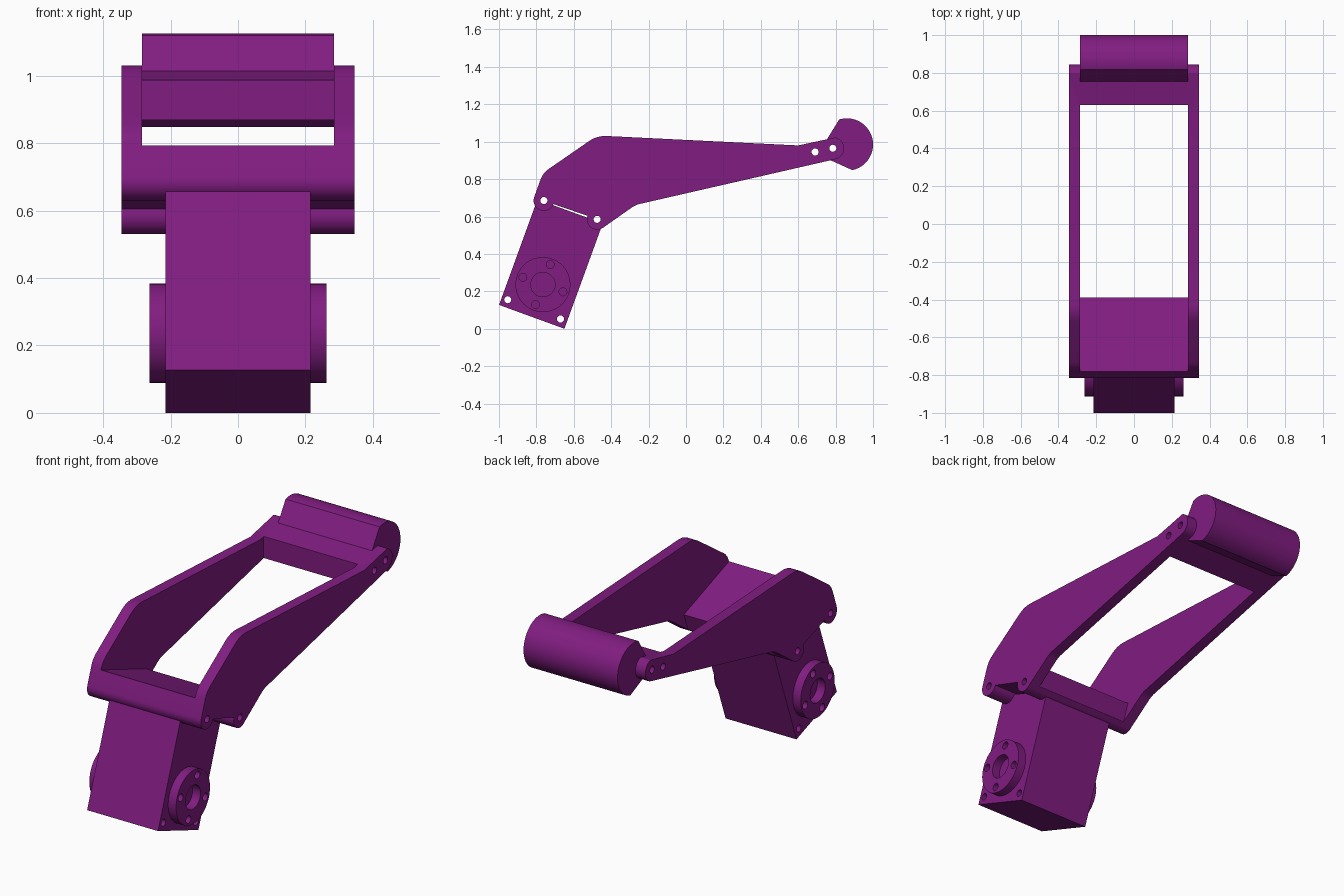
import bpy, bmesh
from math import cos, sin, radians, tan
from mathutils import Vector

if "Cube" in bpy.data.objects:
    bpy.data.objects.remove(bpy.data.objects["Cube"])

mat = bpy.data.materials.new("purple")
mat.diffuse_color = (0.22, 0.012, 0.22, 1)
mat.use_nodes = True
mat.node_tree.nodes["Principled BSDF"].inputs["Base Color"].default_value = mat.diffuse_color

U = Vector((cos(radians(20)), -sin(radians(20))))   # across the tilted body
V = Vector((sin(radians(20)), cos(radians(20))))    # along the tilted body


def arc(c, r, a0, a1, n=16):
    angles = [radians(a0 + (a1 - a0) * i / n) for i in range(n + 1)]
    return [(c[0] + r * cos(a), c[1] + r * sin(a)) for a in angles]


def circle(c, r, n=32):
    return arc(c, r, 0, 360, n)[:-1]


def fillet(prev, p, nxt, r, n=8):
    """Round the corner p with radius r."""
    p = Vector(p)
    a, b = (Vector(prev) - p).normalized(), (Vector(nxt) - p).normalized()
    half = a.angle(b) / 2
    c = p + (a + b).normalized() * (r / sin(half))
    s, e = p + a * (r / tan(half)) - c, p + b * (r / tan(half)) - c
    return [tuple(c + (s.lerp(e, i / n)).normalized() * r) for i in range(n + 1)]


def extrude(name, profiles, x0, x1):
    """Extrude closed y-z profiles along x."""
    bm = bmesh.new()
    for prof in profiles:
        face = bm.faces.new([bm.verts.new((x0, y, z)) for y, z in prof])
        new = bmesh.ops.extrude_face_region(bm, geom=[face])["geom"]
        for v in new:
            if isinstance(v, bmesh.types.BMVert):
                v.co.x = x1
    bmesh.ops.recalc_face_normals(bm, faces=bm.faces)
    mesh = bpy.data.meshes.new(name)
    bm.to_mesh(mesh)
    bm.free()
    mesh.materials.append(mat)
    ob = bpy.data.objects.new(name, mesh)
    bpy.context.collection.objects.link(ob)
    return ob


def cut(ob, profiles, half):
    """Cut y-z profiles through an object over the width -half..half."""
    tool = extrude("cutter", profiles, -half, half)
    tool.hide_render = True
    bpy.context.view_layer.objects.active = ob
    mod = ob.modifiers.new("cut", 'BOOLEAN')
    mod.operation, mod.solver, mod.object = 'DIFFERENCE', 'EXACT', tool
    bpy.ops.object.modifier_apply(modifier=mod.name)
    bpy.data.objects.remove(tool)


# Pin positions
boss_a, boss_b = (-0.76, 0.685), (-0.475, 0.585)
tip_a, tip_b = (0.69, 0.945), (0.785, 0.965)
pins = [circle(p, 0.019, 20) for p in
        (boss_a, boss_b, tip_a, tip_b, (-0.953, 0.155), (-0.671, 0.052))]

# Motor body
corner = Vector((-0.65, 0.0))
body = extrude("motor_body", [[tuple(corner + U * a + V * b) for a, b in
               ((0, 0), (0, 0.6), (-0.372, 0.6), (-0.372, 0))]], -0.215, 0.215)
cut(body, pins, 0.5)

# Round drive discs with hub and bolt holes
hub = (-0.765, 0.236)
holes = [circle(hub, 0.065)] + [
    circle((hub[0] + 0.114 * cos(radians(a)), hub[1] + 0.114 * sin(radians(a))), 0.021, 20)
    for a in (70, 160, 250, 340)]
discs = []
for side, s in (("left", -1), ("right", 1)):
    d = extrude("drive_disc_" + side, [circle(hub, 0.147, 48)], s * 0.214, s * 0.263)
    cut(d, holes, 0.5)
    discs.append(d)

# Arm: full-width profile with a window leaving two side plates and two cross blocks
low, start_low, end_low = (-0.27, 0.662), arc(boss_b, 0.055, 160, 304), arc(tip_b, 0.06, -77, 75)
top, knee, waist = (-0.475, 1.033), (-0.765, 0.833), (0.6, 0.98)
start_a = arc(boss_a, 0.055, 160, 340)
profile = (start_low + fillet(start_low[-1], low, end_low[0], 0.12) + end_low + [waist]
           + fillet(waist, top, knee, 0.15) + fillet(top, knee, start_a[0], 0.12) + start_a)
arm = extrude("arm", [profile], -0.345, 0.345)
edge = Vector((-0.388, 0.65))
window = [tuple(edge - U * 0.7), tuple(edge), tuple(edge - V * 0.25),
          (0.63, 0.4), (0.63, 1.3), (-1.05, 1.3)]
cut(arm, [window], 0.285)
cut(arm, pins, 0.5)

# Rounded foot at the arm tip
foot = extrude("foot", [arc((0.86, 0.985), 0.14, -78, 107, 32)
                        + [(0.752, 1.01), (0.757, 0.908)]], -0.285, 0.285)
cut(foot, pins, 0.5)

# Smooth the curved walls, keep edges sharp
for ob in [body, arm, foot] + discs:
    bpy.ops.object.select_all(action='DESELECT')
    ob.select_set(True)
    bpy.context.view_layer.objects.active = ob
    bpy.ops.object.shade_smooth_by_angle(angle=radians(25))
